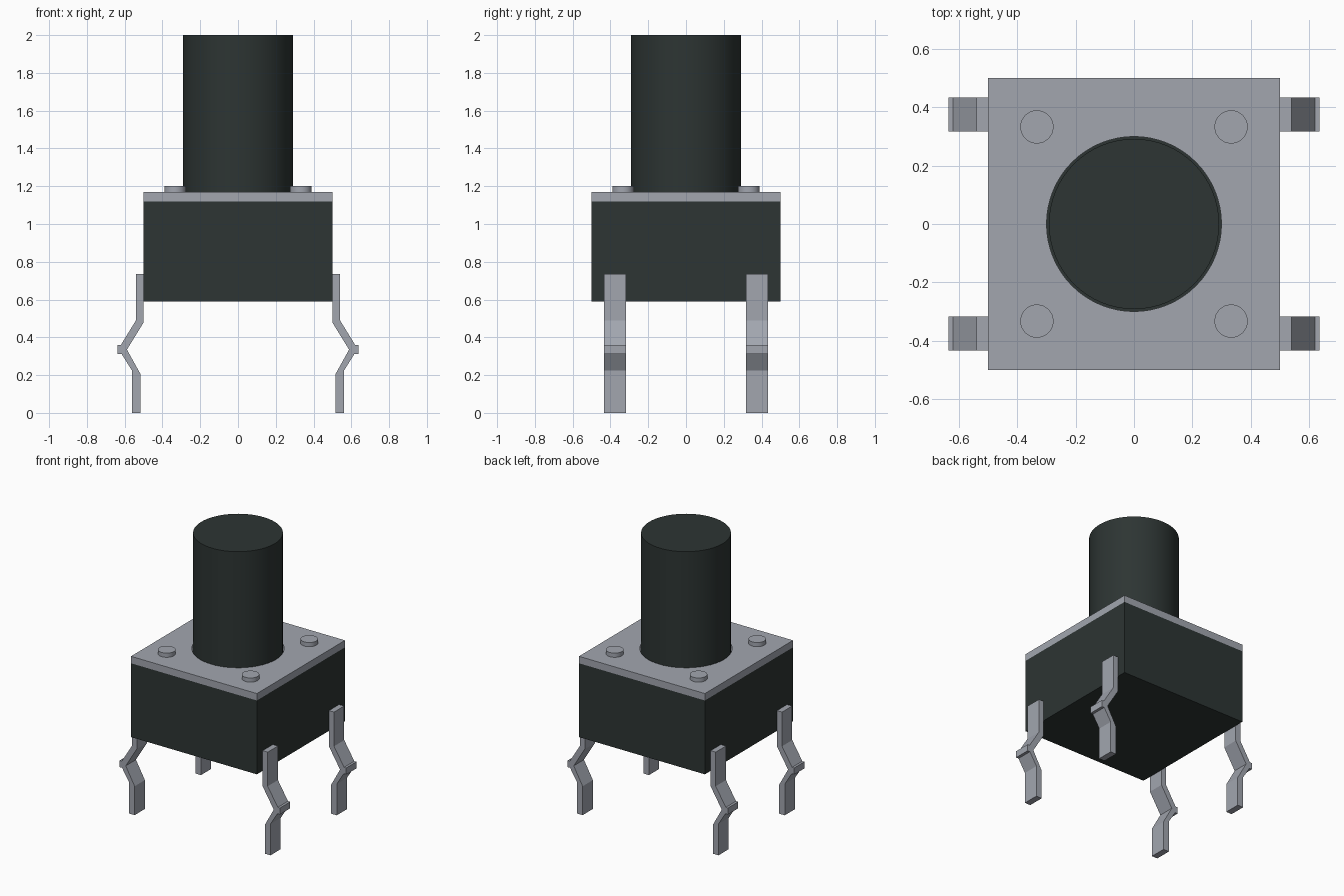
import bpy, bmesh, math

if "Cube" in bpy.data.objects:
    bpy.data.objects.remove(bpy.data.objects["Cube"])


def material(name, rgb):
    m = bpy.data.materials.new(name)
    m.diffuse_color = (*rgb, 1)
    m.use_nodes = True
    m.node_tree.nodes["Principled BSDF"].inputs["Base Color"].default_value = m.diffuse_color
    return m


BLACK = material("black_plastic", (0.026, 0.035, 0.033))
METAL = material("grey_metal", (0.36, 0.38, 0.43))


def finish(bm, name, mat, smooth=False):
    bmesh.ops.recalc_face_normals(bm, faces=bm.faces)
    mesh = bpy.data.meshes.new(name)
    bm.to_mesh(mesh)
    bm.free()
    mesh.materials.append(mat)
    ob = bpy.data.objects.new(name, mesh)
    bpy.context.collection.objects.link(ob)
    if smooth:
        bpy.ops.object.select_all(action='DESELECT')
        ob.select_set(True)
        bpy.context.view_layer.objects.active = ob
        bpy.ops.object.shade_smooth_by_angle(angle=math.radians(30))
    return ob


def cylinder(name, x, y, z0, z1, r, mat, n):
    bm = bmesh.new()
    bmesh.ops.create_cone(bm, cap_ends=True, segments=n, radius1=r, radius2=r, depth=z1 - z0)
    bmesh.ops.translate(bm, verts=bm.verts, vec=(x, y, (z0 + z1) / 2))
    return finish(bm, name, mat, True)


def extrude(bm, faces, vec):
    new = bmesh.ops.extrude_face_region(bm, geom=faces)["geom"]
    bmesh.ops.translate(bm, verts=[v for v in new if isinstance(v, bmesh.types.BMVert)], vec=vec)


# Housing block
bm = bmesh.new()
bmesh.ops.create_cube(bm, size=1)
for v in bm.verts:
    v.co.z = 1.12 if v.co.z > 0 else 0.59
finish(bm, "housing", BLACK)

# Square cover plate with a round hole
N, HOLE = 64, 0.30
bm = bmesh.new()
inner, outer = [], []
for i in range(N):
    a = 2 * math.pi * i / N
    c, s = math.cos(a), math.sin(a)
    k = 0.5 / max(abs(c), abs(s))
    inner.append(bm.verts.new((HOLE * c, HOLE * s, 1.12)))
    outer.append(bm.verts.new((k * c, k * s, 1.12)))
faces = [bm.faces.new((inner[i], outer[i], outer[(i + 1) % N], inner[(i + 1) % N])) for i in range(N)]
extrude(bm, faces, (0, 0, 0.05))
finish(bm, "cover_plate", METAL, True)

# Push button
cylinder("plunger", 0, 0, 1.12, 2.0, 0.292, BLACK, 64)

# Rivets and bent legs at each corner
LEG = [(0.5, 0.735), (0.54, 0.735), (0.54, 0.49), (0.62, 0.36), (0.637, 0.36),
       (0.637, 0.313), (0.617, 0.313), (0.562, 0.225), (0.562, 0), (0.517, 0),
       (0.517, 0.207), (0.588, 0.335), (0.5, 0.478)]
for sx, side in ((-1, "left"), (1, "right")):
    for sy, end in ((-1, "front"), (1, "back")):
        cylinder(f"rivet_{end}_{side}", sx * 0.333, sy * 0.333, 1.17, 1.2, 0.057, METAL, 32)
        bm = bmesh.new()
        face = bm.faces.new([bm.verts.new((sx * x, sy * 0.318, z)) for x, z in LEG])
        extrude(bm, [face], (0, sy * 0.116, 0))
        finish(bm, f"leg_{end}_{side}", METAL)
